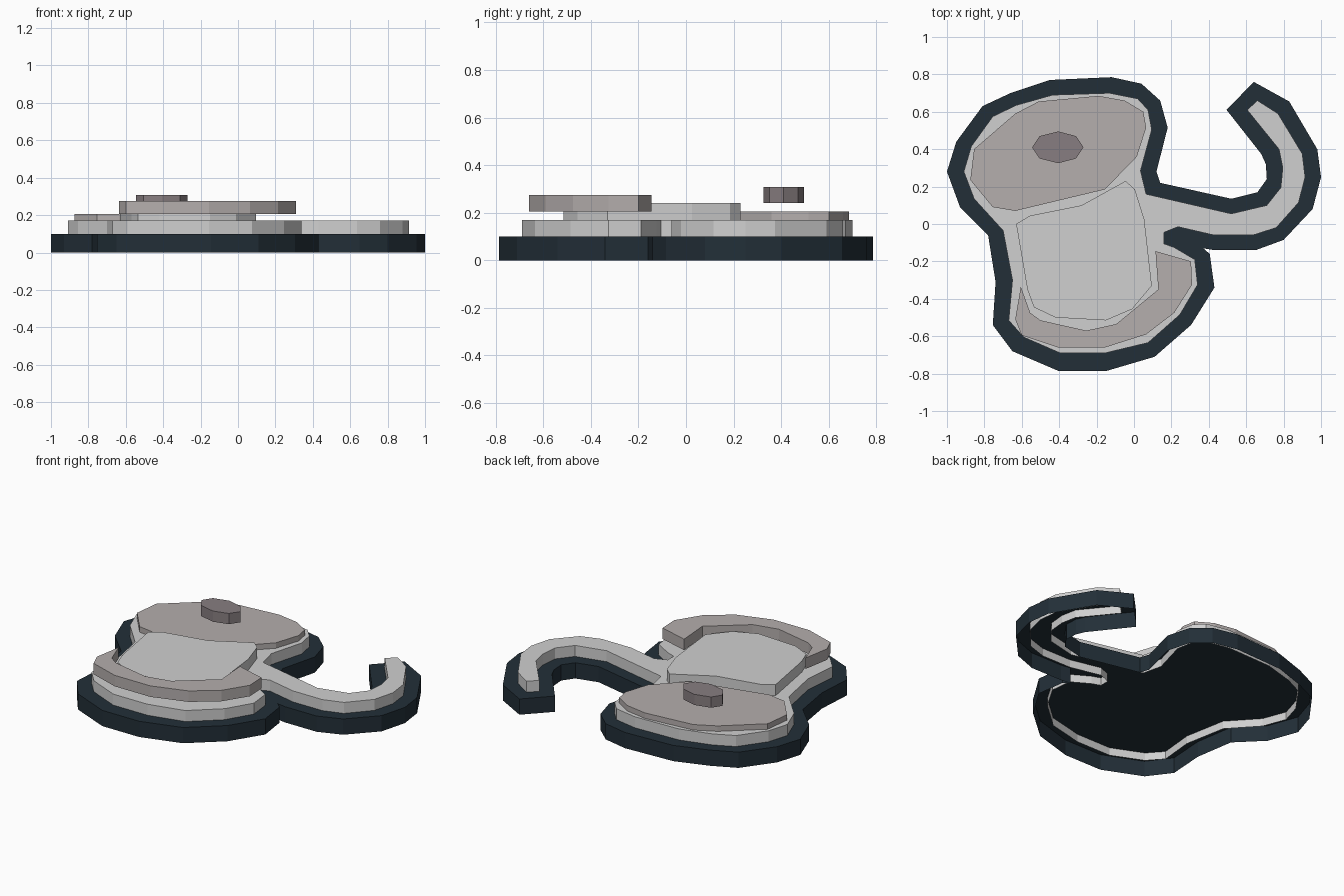
import bpy, bmesh


def material(name, rgb):
    m = bpy.data.materials.new(name)
    m.diffuse_color = (*rgb, 1)
    return m


DARK = material("dark_slate", (0.016, 0.028, 0.039))
LIGHT = material("light_grey", (0.63, 0.63, 0.63))
TAUPE = material("warm_grey", (0.46, 0.425, 0.418))
MAUVE = material("mauve_grey", (0.245, 0.208, 0.218))


def layer(name, outline, bottom, top, mat):
    """Flat-topped layer with side walls and an open underside."""
    bm = bmesh.new()
    lid = bm.faces.new([bm.verts.new((x, y, top)) for x, y in outline])
    lid.normal_update()
    if lid.normal.z < 0:
        lid.normal_flip()
    rim = bmesh.ops.extrude_edge_only(bm, edges=list(lid.edges))["geom"]
    for v in rim:
        if isinstance(v, bmesh.types.BMVert):
            v.co.z = bottom
    bmesh.ops.recalc_face_normals(bm, faces=bm.faces)
    lid.normal_update()
    if lid.normal.z < 0:
        bmesh.ops.reverse_faces(bm, faces=bm.faces)
    mesh = bpy.data.meshes.new(name)
    bm.to_mesh(mesh)
    bm.free()
    mesh.materials.append(mat)
    ob = bpy.data.objects.new(name, mesh)
    bpy.context.collection.objects.link(ob)
    return ob


# Dark backing: upper lobe, curled tail, lower lobe
layer("backing", [
    (-.12, .785), (.04, .75), (.14, .66), (.18, .515), (.12, .28), (.14, .22),
    (.52, .135), (.66, .17), (.71, .24), (.705, .32), (.68, .375), (.495, .61),
    (.64, .76), (.83, .655), (.98, .40), (1, .25), (.955, .08), (.80, -.085),
    (.65, -.14), (.43, -.14), (.37, -.13), (.405, -.16), (.43, -.34),
    (.305, -.54), (.11, -.71), (-.145, -.785), (-.405, -.785), (-.65, -.68),
    (-.755, -.54), (-.74, -.31), (-.78, -.06), (-.93, .09), (-1, .28),
    (-.95, .44), (-.81, .63), (-.66, .70), (-.45, .77)], 0, .10, DARK)

# Light silhouette set into the backing
layer("silhouette", [
    (-.13, .70), (.02, .67), (.075, .61), (.095, .505), (.035, .285),
    (.065, .16), (.52, .055), (.71, .10), (.785, .195), (.795, .30),
    (.775, .40), (.605, .61), (.66, .66), (.77, .59), (.90, .375), (.915, .25),
    (.88, .115), (.76, -.02), (.635, -.06), (.43, -.06), (.235, -.015),
    (.16, -.045), (.16, -.105), (.215, -.125), (.325, -.19), (.34, -.325),
    (.245, -.485), (.075, -.635), (-.155, -.69), (-.395, -.69), (-.59, -.605),
    (-.67, -.515), (-.65, -.30), (-.70, -.035), (-.855, .135), (-.91, .28),
    (-.87, .415), (-.755, .575), (-.63, .635), (-.435, .69)], .05, .17, LIGHT)

# Upper lobe panel
layer("head_panel", [
    (-.19, .685), (-.05, .66), (.05, .60), (.065, .515), (.015, .36),
    (-.155, .185), (-.635, .07), (-.755, .09), (-.875, .235), (-.855, .40),
    (-.635, .59), (-.51, .655)], .135, .205, TAUPE)

# Central panel
layer("body_panel", [
    (-.045, .23), (.005, .185), (.055, .025), (.095, -.33), (-.01, -.455),
    (-.15, -.515), (-.42, -.50), (-.535, -.445), (-.57, -.35), (-.63, 0),
    (-.555, .045), (-.28, .10)], .17, .24, LIGHT)

# Raised crescent around the lower lobe
layer("lower_crescent", [
    (.115, -.145), (.305, -.20), (.31, -.325), (.215, -.475), (.065, -.59),
    (-.155, -.66), (-.405, -.66), (-.60, -.595), (-.635, -.51), (-.605, -.335),
    (-.555, -.475), (-.50, -.515), (-.255, -.57), (-.095, -.535),
    (.13, -.35)], .205, .275, TAUPE)

# Small raised oval on the upper lobe
layer("oval_button", [
    (-.405, .495), (-.31, .47), (-.27, .41), (-.31, .35), (-.405, .325),
    (-.505, .35), (-.545, .41), (-.505, .47)], .24, .308, MAUVE)
